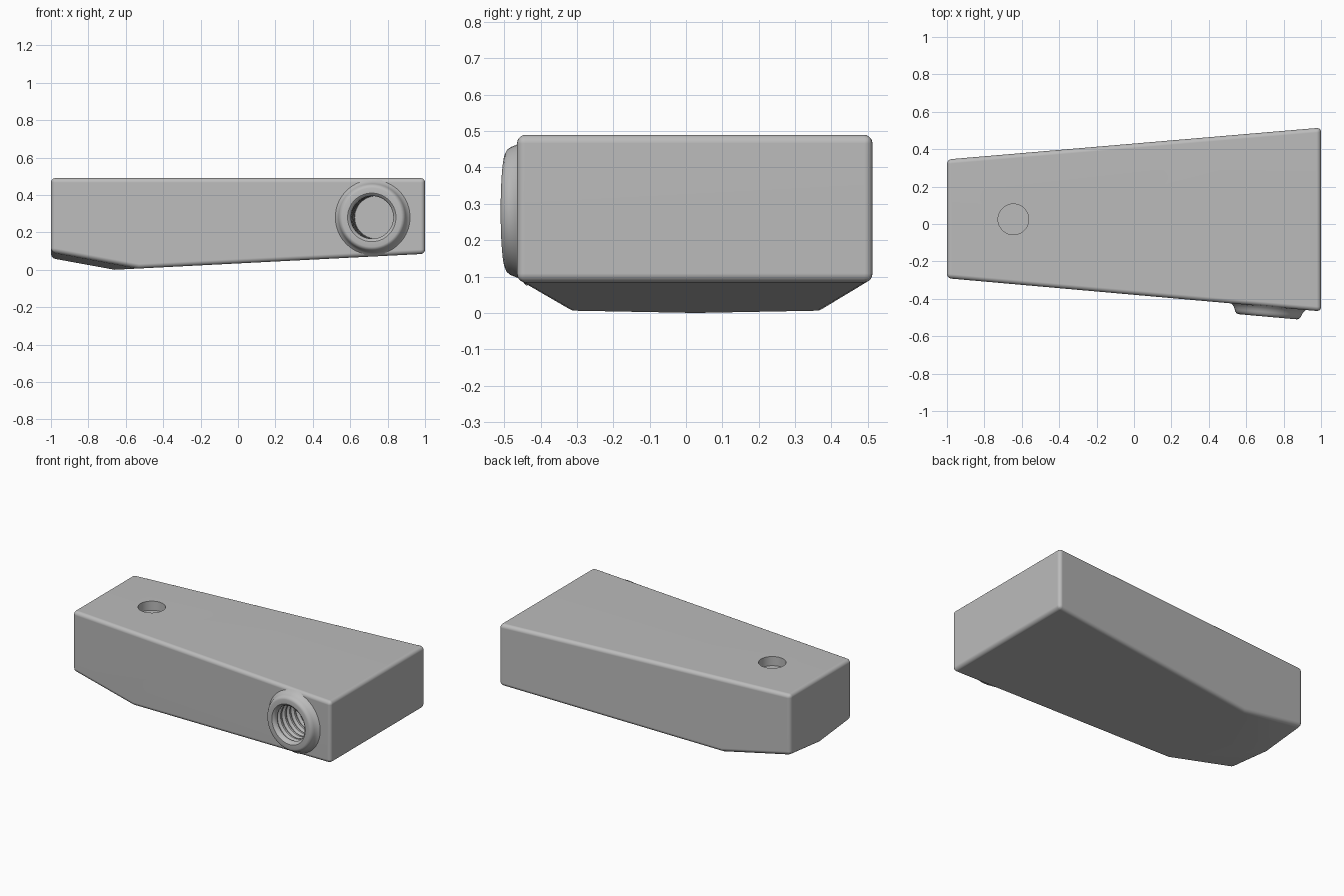
import bpy, bmesh, math
from mathutils import Vector

cube = bpy.data.objects.get("Cube")
if cube:
    bpy.data.objects.remove(cube)

grey = bpy.data.materials.new("plain_grey")
grey.use_nodes = True
COLOUR = (0.5, 0.5, 0.5, 1)
grey.diffuse_color = COLOUR
grey.node_tree.nodes["Principled BSDF"].inputs["Base Color"].default_value = COLOUR


def make_object(name, bm):
    bmesh.ops.recalc_face_normals(bm, faces=bm.faces)
    mesh = bpy.data.meshes.new(name)
    bm.to_mesh(mesh)
    bm.free()
    mesh.materials.append(grey)
    obj = bpy.data.objects.new(name, mesh)
    bpy.context.collection.objects.link(obj)
    return obj


def activate(obj):
    bpy.ops.object.select_all(action="DESELECT")
    obj.select_set(True)
    bpy.context.view_layer.objects.active = obj


def lathe(name, profile, origin, axis, side, steps=64):
    """Spin (radius, height) points round an axis; the ends lie on the axis."""
    up = axis.cross(side)
    bm = bmesh.new()
    rings = []
    for radius, height in profile:
        centre = origin + axis * height
        if radius == 0:
            rings.append([bm.verts.new(centre)] * steps)
            continue
        ring = []
        for i in range(steps):
            a = math.tau * i / steps
            ring.append(bm.verts.new(centre + (side * math.cos(a) + up * math.sin(a)) * radius))
        rings.append(ring)
    for low, high in zip(rings, rings[1:]):
        for i in range(steps):
            j = (i + 1) % steps
            corners = [low[i], low[j], high[j], high[i]]
            bm.faces.new(list(dict.fromkeys(corners)))
    return make_object(name, bm)


# Tapered body with a sloping underside and a shallow keel at the narrow end
def front_y(x):
    return -0.29 - 0.0885 * (x + 1)


def back_y(x):
    return 0.345 + 0.085 * (x + 1)


def under_z(x):
    return 0.085 - 0.0513 * (1 - x)


TOP, BREAK, KEEL = 0.49, -0.53, -0.66
bm = bmesh.new()


def station(x, z):
    return [bm.verts.new((x, y(x), z)) for y in (front_y, back_y)]


tf0, tb0 = station(-1, TOP)
tf1, tb1 = station(1, TOP)
bf0, bb0 = station(-1, 0.095)
bf1, bb1 = station(1, under_z(1))
mf, mb = station(BREAK, under_z(BREAK))
tip = bm.verts.new((-1, 0.028, 0.062))
keel = bm.verts.new((KEEL, 0.026, under_z(KEEL)))
for face in ((tf0, tf1, tb1, tb0), (tf1, bf1, bb1, tb1), (tf0, tb0, bb0, tip, bf0),
             (tf0, bf0, mf, bf1, tf1), (tb0, tb1, bb1, mb, bb0),
             (bf1, mf, keel, mb, bb1), (mf, bf0, tip, keel), (mb, keel, tip, bb0)):
    bm.faces.new(face)
body = make_object("body", bm)

bevel = body.modifiers.new("rounded_edges", "BEVEL")
bevel.width = 0.024
bevel.segments = 5
bevel.limit_method = "ANGLE"
bevel.angle_limit = math.radians(40)
activate(body)
bpy.ops.object.modifier_apply(modifier=bevel.name)

# Threaded socket standing square to the slanted front wall
out = Vector((-0.0882, -0.9961, 0))
along = Vector((0.9961, -0.0882, 0))
socket_at = Vector((0.72, front_y(0.72), 0.28))
profile = [(0, -0.23), (0.14, -0.23), (0.14, -0.01), (0.205, -0.004), (0.194, 0.006),
           (0.185, 0.017), (0.18, 0.03), (0.176, 0.04), (0.169, 0.049), (0.158, 0.054),
           (0.13, 0.054), (0.119, 0.046)]
# Thread ridges down the bore
PITCH = 0.042
for k in range(5):
    h = 0.035 - k * PITCH
    profile += [(0.114, h), (0.114, h - 0.012), (0.129, h - 0.02), (0.129, h - 0.03)]
profile += [(0.114, -0.175), (0.114, -0.2), (0, -0.2)]
socket = lathe("threaded_socket", profile, socket_at, out, along)

# Cutters for the bore and the round recess in the top
bore = lathe("bore_cutter", [(0, -0.215), (0.134, -0.215), (0.134, 0.1), (0, 0.1)],
             socket_at, out, along)
recess = lathe("recess_cutter", [(0, -0.06), (0.082, -0.06), (0.082, 0.1), (0, 0.1)],
               Vector((-0.645, 0.025, TOP)), Vector((0, 0, 1)), Vector((1, 0, 0)))
for cutter in (bore, recess):
    cutter.hide_render = True
    cut = body.modifiers.new("cut", "BOOLEAN")
    cut.operation = "DIFFERENCE"
    cut.solver = "EXACT"
    cut.object = cutter
    activate(body)
    bpy.ops.object.modifier_apply(modifier=cut.name)
    bpy.data.objects.remove(cutter)

# Smooth rounds, flat broad faces
for obj in (body, socket):
    activate(obj)
    bpy.ops.object.shade_smooth_by_angle(angle=math.radians(30))
    weighted = obj.modifiers.new("even_shading", "WEIGHTED_NORMAL")
    weighted.keep_sharp = True
